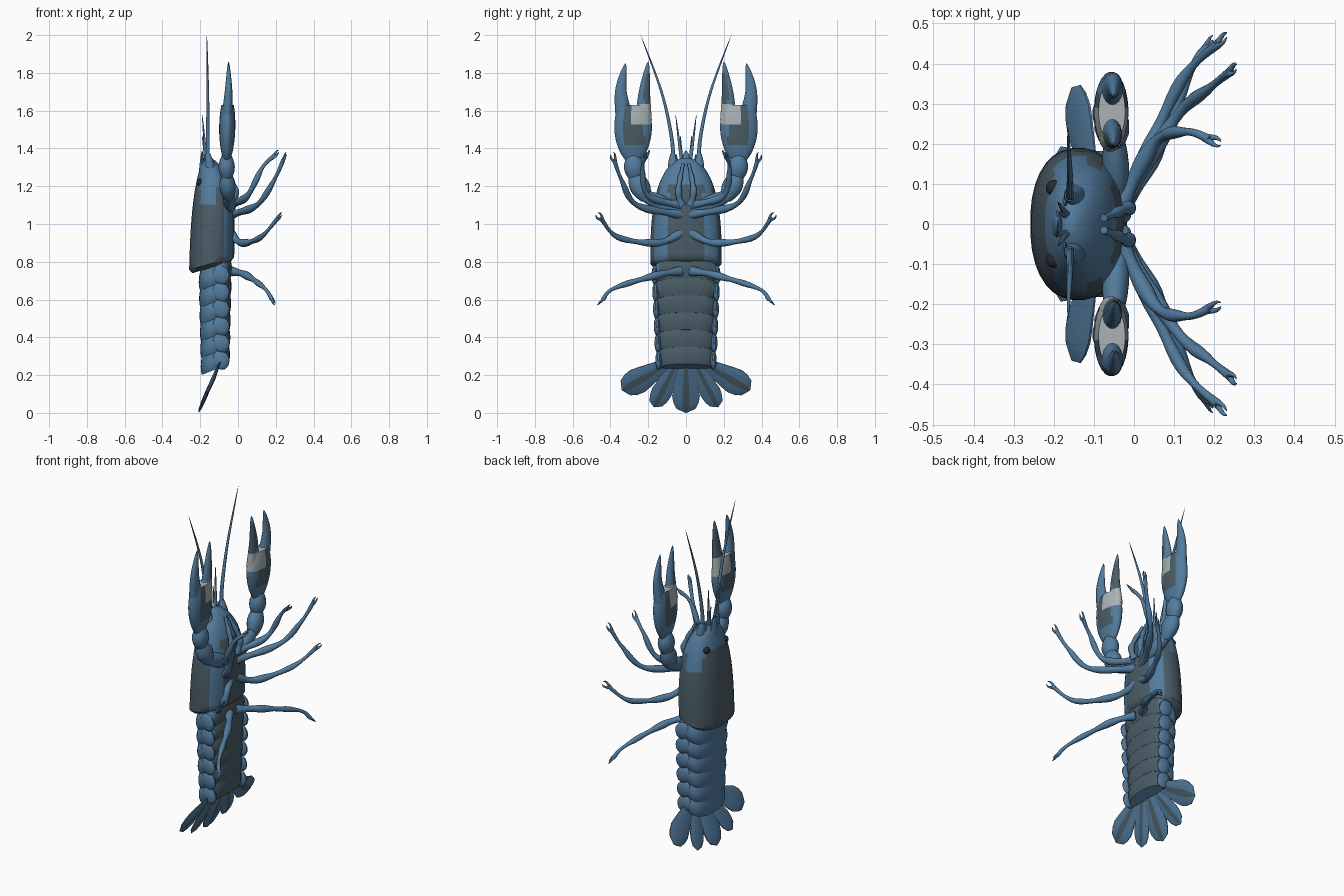
import bpy, bmesh, math
from mathutils import Vector

cube = bpy.data.objects.get("Cube")
if cube:
    bpy.data.objects.remove(cube)


def make_material(name, *rgb):
    material = bpy.data.materials.new(name)
    material.use_nodes = True
    material.diffuse_color = (*rgb, 1)
    material.node_tree.nodes["Principled BSDF"].inputs["Base Color"].default_value = (*rgb, 1)
    return material


BLUE, GREY, LIGHT, DARK = range(4)
MATERIALS = [make_material("shell blue", 0.085, 0.2, 0.34),
             make_material("slate grey", 0.07, 0.11, 0.135),
             make_material("pale grey", 0.4, 0.45, 0.47),
             make_material("eye dark", 0.02, 0.02, 0.03)]


# Width profiles along a part, from root (t = 0) to tip (t = 1)
def taper(t):
    return (1 - t) ** 0.6


def spindle(t):
    return math.sqrt(abs(math.sin(math.pi * t)))


def barrel(t):
    return 0.5 + 0.5 * math.sin(math.pi * t)


def petal(t):
    return min(1, 0.4 + 0.9 * t) * math.sqrt(1 - t ** 6)


def jointed(t):
    return (1 - 0.6 * t) * (0.85 + 0.15 * math.cos(6 * math.pi * t))


def palm(t):
    return math.sqrt(math.sin(0.1 + 2.4 * t))


def dome(t):
    return min(1, 0.85 + 4 * t) * math.sqrt(1 - t ** 3)


def ring_bulge(t):
    return 0.85 + 0.2 * math.sin(2.5 * t)


def smooth_path(points, steps):
    """Catmull-Rom curve through the control points."""
    out = []
    last = len(points) - 1
    for i in range(last):
        a, b, c, d = points[max(i - 1, 0)], points[i], points[i + 1], points[min(i + 2, last)]
        for k in range(steps):
            t = k / steps
            out.append(b + 0.5 * t * (c - a + t * (2 * a - 5 * b + 4 * c - d
                       + t * (3 * (b - c) + d - a))))
    return out + [points[last]]


def finish(name, bm):
    mesh = bpy.data.meshes.new(name)
    bm.to_mesh(mesh)
    bm.free()
    ob = bpy.data.objects.new(name, mesh)
    bpy.context.collection.objects.link(ob)
    for material in MATERIALS:
        mesh.materials.append(material)
    bpy.ops.object.select_all(action='DESELECT')
    ob.select_set(True)
    bpy.context.view_layer.objects.active = ob
    bpy.ops.object.shade_smooth_by_angle(angle=math.radians(50))


def loft(name, path, radius, profile, flat=1, thin=(1, 0, 0), side=1,
         shear=None, sides=12, steps=8, power=2, rule=None):
    """Skin of ellipses along a path; with shear the rings stay level but tilted."""
    flip = Vector((1, side, 1))
    points = smooth_path([Vector(p) * flip for p in path], steps)
    thin = Vector(thin) * flip
    lengths = [0]
    for a, b in zip(points, points[1:]):
        lengths.append(lengths[-1] + (b - a).length)
    bm = bmesh.new()
    rings = []
    for i, p in enumerate(points):
        t = min(1, lengths[i] / lengths[-1])
        if shear:
            u, v = Vector((0, 1, 0)), Vector((1, 0, shear(t)))
        else:
            along = (points[min(i + 1, len(points) - 1)] - points[max(i - 1, 0)]).normalized()
            u = along.cross(thin).normalized()
            v = u.cross(along)
        size = radius * max(profile(t), 0.02)
        ring = []
        for k in range(sides):
            angle = math.tau * (k + 0.5) / sides
            c, s = (math.copysign(abs(f) ** (2 / power), f)
                    for f in (math.cos(angle), math.sin(angle)))
            ring.append(bm.verts.new(p + size * (u * c + v * s * flat)))
        rings.append(ring)
    # The middle stripe of a flat part runs where the thin axis points
    middle = {}
    for a, b in zip(rings, rings[1:]):
        for k in range(sides):
            j = (k + 1) % sides
            face = bm.faces.new((a[k], a[j], b[j], b[k]))
            middle[face] = abs(math.sin(math.tau * (k + 1) / sides)) > 0.9
    bm.faces.new(rings[0])
    bm.faces.new(rings[-1])
    bmesh.ops.recalc_face_normals(bm, faces=bm.faces)
    if rule:
        for face in bm.faces:
            face.material_index = rule(face.calc_center_median(), face.normal,
                                       middle.get(face, False))
    finish(name, bm)


# Colour rules
def carapace_rule(c, n, middle):
    margin = c.x > -0.075 and abs(c.y) > 0.09
    cheek = c.z > 1.1 and -0.2 < c.x < -0.12
    return BLUE if c.z > 1.2 or margin or cheek else GREY


def belly_rule(c, n, middle):
    return GREY if n.x > 0.6 and abs(c.y) < 0.145 else BLUE


def petal_rule(c, n, middle):
    return GREY if middle and n.x > 0 else BLUE


def palm_rule(c, n, middle):
    if c.z > 1.53 and abs(c.y) < 0.295:
        return LIGHT
    centre = abs(n.x) > 0.6 and c.z > 1.42 and abs(abs(c.y) - 0.275) < 0.055
    return GREY if centre else BLUE


def finger_rule(c, n, middle):
    if c.z < 1.63:
        return LIGHT
    return GREY if c.z < 1.8 and n.y * c.y < 0 else BLUE


# Carapace and rostrum
loft("carapace", [(-0.14, 0, 0.77), (-0.13, 0, 1.2), (-0.145, 0, 1.35)], 0.19, dome, flat=0.63,
     shear=lambda t: 0.3 - 0.6 * t, sides=32, steps=12, power=2.3, rule=carapace_rule)
loft("rostrum", [(-0.19, 0, 1.2), (-0.19, 0, 1.39)], 0.06, taper, flat=0.4)

# Overlapping tail rings with side flaps
for i in range(6):
    z, half = 0.73 - 0.09 * i, 0.165 - 0.004 * i
    loft(f"tail_ring_{i + 1}", [(-0.12, 0, z + 0.08), (-0.12, 0, z - 0.05)], half, ring_bulge,
         flat=0.51, shear=lambda t: 0.4, sides=32, power=2.7, rule=belly_rule)
    for side in (1, -1):
        loft(f"side_flap_{i + 1}", [(-0.11, half, z + 0.05), (-0.07, half, z - 0.05)], 0.045,
             spindle, flat=0.4, thin=(0, 1, 0), side=side)

# Tail fan of five petals
for k in range(-2, 3):
    low = 0.03 * k * k
    loft("tail_fan_petal", [(-0.1, 0.05 * k, 0.26), (0.45 * low - 0.21, 0.17 * k, low)],
         0.08 if k % 2 == 0 else 0.06, petal, flat=0.15, thin=(1, 0, -0.45), rule=petal_rule)

# Walking legs: height of the root, then knee, ankle and foot
LEGS = {1.1: [(0.05, 0.2, 1.15), (0.13, 0.23, 1.3), (0.19, 0.21, 1.36)],
        1.05: [(0.1, 0.26, 1.1), (0.19, 0.34, 1.23), (0.24, 0.38, 1.34)],
        0.95: [(0.02, 0.15, 0.9), (0.12, 0.36, 0.93), (0.21, 0.45, 1.03)],
        0.75: [(0.04, 0.15, 0.73), (0.14, 0.38, 0.66), (0.18, 0.44, 0.6)]}
ARM = [Vector(p) for p in ((-0.04, 0.06, 1.08), (-0.05, 0.22, 1.15),
                           (-0.06, 0.27, 1.25), (-0.06, 0.28, 1.35))]
ROUND = (1, -1, 0)

for side in (1, -1):
    for root, joints in LEGS.items():
        loft("walking_leg", [(-0.04, 0.03, root), *joints], 0.027, jointed, thin=ROUND, side=side)
        # Little pincer at the foot
        foot = Vector(joints[-1])
        way = (foot - Vector(joints[-2])).normalized() * 0.02
        for turn in (1, -1):
            spread = Vector((0, 0.01, -0.01)) * turn
            loft("foot_finger", [foot - way, foot + way + spread, foot + way * 2 + spread / 2],
                 0.01, taper, thin=ROUND, side=side, sides=8, steps=4)

    # Claw arms, each piece overlapping the next
    for name, a, b, radius in zip(("arm_base", "arm_middle", "wrist"), ARM, ARM[1:],
                                  (0.042, 0.055, 0.055)):
        reach = (b - a) * 0.2
        loft(name, [a - reach, b + reach], radius, barrel, flat=0.8, side=side, sides=16)

    # Claws
    loft("claw_palm", [(-0.06, 0.28, 1.33), (-0.055, 0.28, 1.63)], 0.1, palm, flat=0.43,
         sides=28, steps=24, rule=palm_rule, side=side)
    loft("claw_fixed_finger", [(-0.06, 0.32, 1.53), (-0.05, 0.345, 1.7), (-0.05, 0.32, 1.85)],
         0.05, taper, flat=0.65, sides=16, side=side)
    loft("claw_moving_finger", [(-0.06, 0.225, 1.55), (-0.05, 0.22, 1.7), (-0.05, 0.2, 1.86)],
         0.045, taper, flat=0.65, sides=16, rule=finger_rule, side=side)

    # Feelers and their bases
    loft("feeler_base", [(-0.13, 0.07, 1.2), (-0.16, 0.07, 1.37)], 0.028, barrel, side=side)
    loft("feeler_scale", [(-0.175, 0.07, 1.24), (-0.17, 0.05, 1.37)], 0.025, taper, flat=0.4,
         side=side)
    loft("long_feeler", [(-0.16, 0.07, 1.3), (-0.16, 0.075, 1.45), (-0.16, 0.13, 1.7),
                         (-0.165, 0.24, 2)], 0.012, taper, sides=8, side=side)
    for tip in ((-0.19, 0.055, 1.58), (-0.19, 0.03, 1.47)):
        loft("short_feeler", [(-0.165, 0.02, 1.3), tip], 0.01, taper, sides=8, side=side)

    # Mouth limbs folded along the underside
    loft("mouth_limb", [(-0.03, 0.025, 1.1), (-0.015, 0.04, 1.18), (-0.075, 0.015, 1.32)],
         0.024, jointed, thin=ROUND, side=side)

    # Eyes on short stalks
    loft("eye_stalk", [(-0.16, 0.05, 1.2), (-0.2, 0.09, 1.22)], 0.02, barrel, thin=(0, 0, 1),
         side=side)
    bm = bmesh.new()
    bmesh.ops.create_uvsphere(bm, u_segments=16, v_segments=10, radius=0.02)
    bmesh.ops.translate(bm, verts=bm.verts, vec=(-0.2, 0.09 * side, 1.22))
    for face in bm.faces:
        face.material_index = DARK
    finish("eye", bm)
